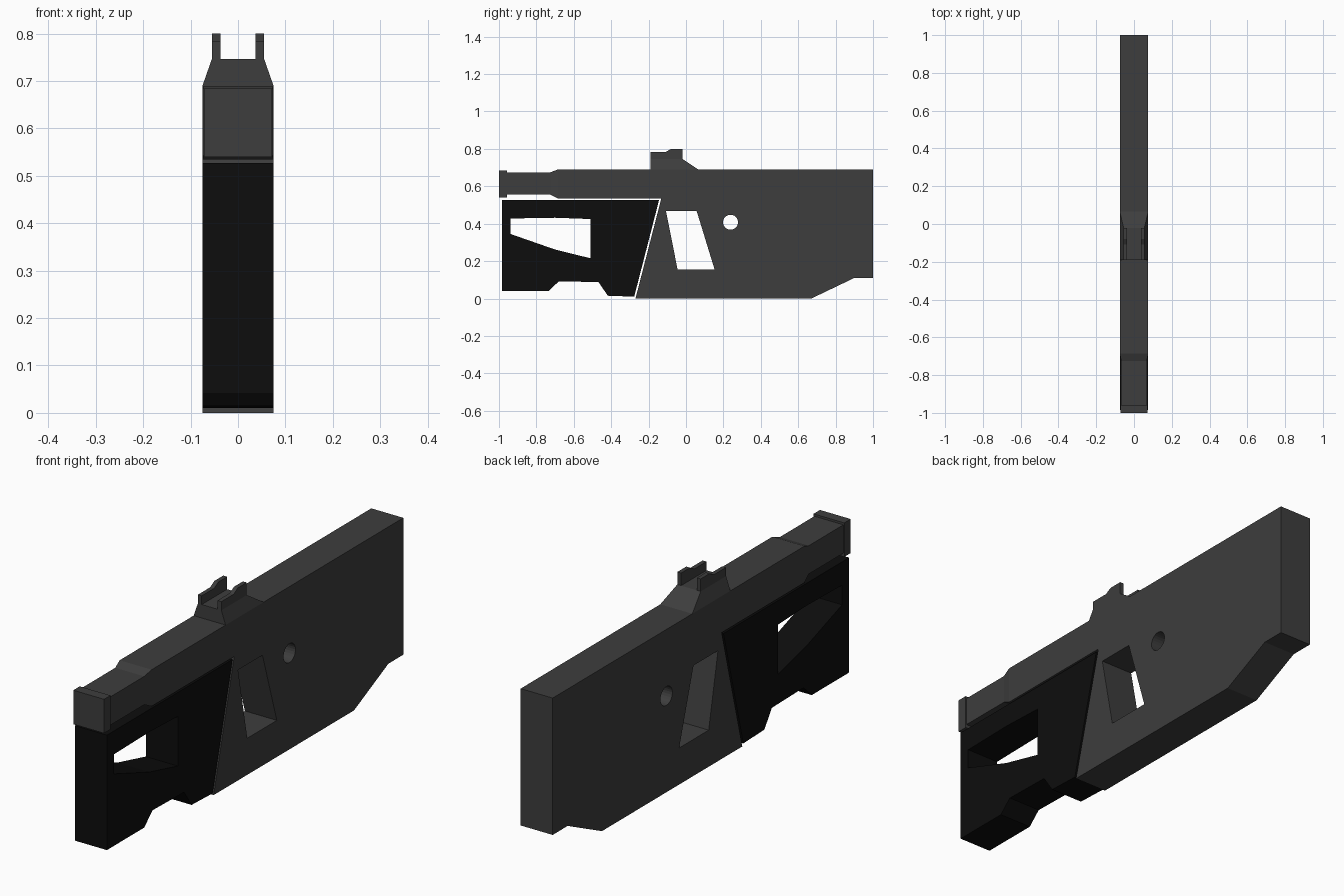
import bpy, bmesh, math

cube = bpy.data.objects.get("Cube")
if cube:
    bpy.data.objects.remove(cube, do_unlink=True)

HALF = 0.075  # half the body thickness


def material(name, value):
    m = bpy.data.materials.new(name)
    m.use_nodes = True
    colour = (value, value, value, 1)
    m.diffuse_color = colour
    bsdf = next(n for n in m.node_tree.nodes if n.type == 'BSDF_PRINCIPLED')
    bsdf.inputs["Base Color"].default_value = colour
    return m


grey = material("dark grey", 0.047)
black = material("black", 0.004)


def loft(name, rings, mat):
    """Join equal-length rings of points into a closed solid."""
    bm = bmesh.new()
    loops = [[bm.verts.new(p) for p in ring] for ring in rings]
    n = len(loops[0])
    for a, b in zip(loops, loops[1:]):
        for i in range(n):
            j = (i + 1) % n
            bm.faces.new((a[i], a[j], b[j], b[i]))
    bm.faces.new(loops[0])
    bm.faces.new(loops[-1])
    bmesh.ops.recalc_face_normals(bm, faces=bm.faces)
    mesh = bpy.data.meshes.new(name)
    bm.to_mesh(mesh)
    bm.free()
    mesh.materials.append(mat)
    ob = bpy.data.objects.new(name, mesh)
    bpy.context.collection.objects.link(ob)
    return ob


def slab(name, profile, x0, x1, mat):
    """Extrude a (y, z) side profile across x."""
    return loft(name, [[(x, y, z) for y, z in profile] for x in (x0, x1)], mat)


def section(y, half, z0, z1):
    return [(-half, y, z0), (half, y, z0), (half, y, z1), (-half, y, z1)]


def cut(ob, profile):
    """Cut a side profile right through a part."""
    cutter = slab("cutter", profile, -0.2, 0.2, ob.data.materials[0])
    cutter.hide_render = True
    mod = ob.modifiers.new("opening", 'BOOLEAN')
    mod.operation = 'DIFFERENCE'
    mod.solver = 'EXACT'
    mod.object = cutter
    graph = bpy.context.evaluated_depsgraph_get()
    mesh = bpy.data.meshes.new_from_object(ob.evaluated_get(graph))
    ob.modifiers.clear()
    ob.data = mesh
    bpy.data.objects.remove(cutter, do_unlink=True)


# Receiver and stock, with grip opening and round pin hole
receiver = slab("receiver", [
    (-0.685, 0.535), (-0.132, 0.535), (-0.27, 0), (0.67, 0),
    (0.90, 0.11), (1, 0.11), (1, 0.69), (-0.685, 0.69)], -HALF, HALF, grey)
cut(receiver, [(-0.107, 0.468), (0.057, 0.468), (0.153, 0.155), (-0.045, 0.155)])
cut(receiver, [(0.238 + 0.04 * math.cos(math.tau * i / 24),
                0.408 + 0.04 * math.sin(math.tau * i / 24)) for i in range(24)])

# Barrel shroud flaring into the receiver, and muzzle block
loft("barrel", [section(-0.957, 0.068, 0.555, 0.675),
                section(-0.725, 0.068, 0.555, 0.675),
                section(-0.685, HALF, 0.535, 0.69)], grey)
loft("muzzle", [section(-1, 0.072, 0.54, 0.684),
                section(-0.957, 0.072, 0.54, 0.684)], grey)

# Fore-end with its hand opening
fore_end = slab("fore_end", [
    (-0.985, 0.04), (-0.735, 0.04), (-0.68, 0.092), (-0.468, 0.088),
    (-0.418, 0.015), (-0.277, 0.01), (-0.144, 0.527), (-0.985, 0.527)],
    -HALF, HALF, black)
cut(fore_end, [(-0.938, 0.428), (-0.70, 0.432), (-0.51, 0.425),
               (-0.51, 0.215), (-0.70, 0.262), (-0.938, 0.345)])

# Sight base, tapering upward, with a ramp at the rear
loft("sight_base", [
    [(-HALF, -0.19, 0.69), (HALF, -0.19, 0.69), (HALF, 0.065, 0.69), (-HALF, 0.065, 0.69)],
    [(-0.055, -0.19, 0.747), (0.055, -0.19, 0.747),
     (0.055, -0.02, 0.747), (-0.055, -0.02, 0.747)]], grey)

# Pair of sight ears
ear = [(-0.19, 0.745), (-0.02, 0.745), (-0.02, 0.80),
       (-0.08, 0.80), (-0.108, 0.784), (-0.19, 0.784)]
for side, label in ((1, "left"), (-1, "right")):
    slab("sight_ear_" + label, ear, side * 0.037, side * 0.055, grey)
